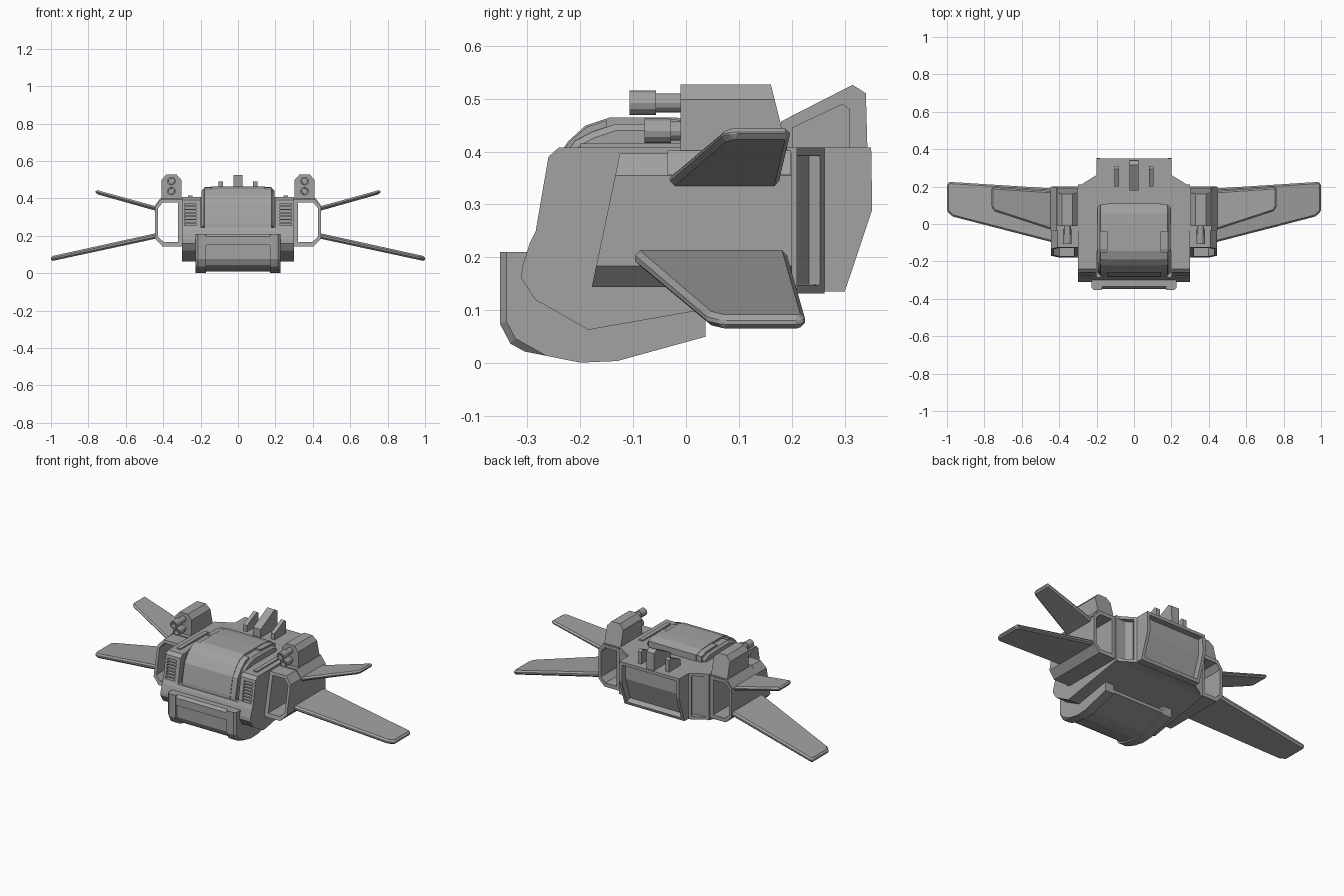
import bpy, bmesh, math

if "Cube" in bpy.data.objects:
    bpy.data.objects.remove(bpy.data.objects["Cube"])

PLACE = {'X': lambda p, d: (d, p[0], p[1]),
         'Y': lambda p, d: (p[0], d, p[1]),
         'Z': lambda p, d: (p[0], p[1], d)}
GREY = bpy.data.materials.new("dark_grey")
GREY.diffuse_color = (0.36, 0.36, 0.36, 1)
GREY.use_nodes = True
GREY.node_tree.nodes["Principled BSDF"].inputs["Base Color"].default_value = GREY.diffuse_color


def finish(name, bm, mirror=False, bevel=0.0):
    bmesh.ops.recalc_face_normals(bm, faces=bm.faces)
    me = bpy.data.meshes.new(name)
    bm.to_mesh(me)
    bm.free()
    me.materials.append(GREY)
    ob = bpy.data.objects.new(name, me)
    bpy.context.collection.objects.link(ob)
    if bevel:
        m = ob.modifiers.new("bevel", 'BEVEL')
        m.width, m.segments, m.limit_method = bevel, 1, 'ANGLE'
        m.angle_limit = math.radians(40)
    if mirror:
        m = ob.modifiers.new("mirror", 'MIRROR')
        m.use_mirror_merge = False
    return ob


def add_prism(bm, pts, a, b, axis='X'):
    f = PLACE[axis]
    lo = [bm.verts.new(f(p, a)) for p in pts]
    hi = [bm.verts.new(f(p, b)) for p in pts]
    n = len(pts)
    bm.faces.new(lo)
    bm.faces.new(hi[::-1])
    for i in range(n):
        bm.faces.new((lo[i], hi[i], hi[(i + 1) % n], lo[(i + 1) % n]))


def prism(name, pts, a, b, axis='X', **kw):
    bm = bmesh.new()
    add_prism(bm, pts, a, b, axis)
    return finish(name, bm, **kw)


def recess(bm, faces, rim, depth):
    # flat rim first, then a straight-walled pocket
    bmesh.ops.inset_region(bm, faces=faces, thickness=rim, use_even_offset=True)
    bmesh.ops.inset_region(bm, faces=faces, thickness=0.0005, depth=-depth, use_even_offset=True)


def box_pts(u0, u1, v0, v1):
    return [(u0, v0), (u1, v0), (u1, v1), (u0, v1)]


# main hull with a rounded nose
hull = prism("hull", [(-0.24, 0.408), (0.21, 0.408), (0.21, 0.132), (-0.185, 0.063),
                      (-0.285, 0.12), (-0.311, 0.16), (-0.31, 0.18), (-0.295, 0.228),
                      (-0.284, 0.25), (-0.26, 0.39)], -0.3, 0.3)

# cutters: canopy bay between the cheeks, and vent slots in the cheeks
bm = bmesh.new()
add_prism(bm, box_pts(-0.35, -0.15, 0.245, 0.45), -0.2, 0.2)
for s in (-1, 1):
    for i in range(7):
        z = 0.256 + i * 0.0175
        a, b = sorted((s * 0.225, s * 0.285))
        add_prism(bm, box_pts(-0.33, -0.238, z, z + 0.011), a, b)
cutter = finish("hull_cutter", bm)
cutter.hide_render = True
cutter.display_type = 'WIRE'
m = hull.modifiers.new("cuts", 'BOOLEAN')
m.operation, m.object, m.solver = 'DIFFERENCE', cutter, 'EXACT'

# rear taper with recessed side panels
bm = bmesh.new()
add_prism(bm, [(-0.3, 0.2), (0.3, 0.2), (0.2, 0.262), (-0.2, 0.262)], 0.132, 0.408, 'Z')
bmesh.ops.recalc_face_normals(bm, faces=bm.faces)
recess(bm, [f for f in bm.faces if abs(f.normal.x) > 0.3], 0.016, 0.025)
finish("rear_taper", bm)

# rear engine housing with a deep recess
bm = bmesh.new()
add_prism(bm, [(0.2, 0.408), (0.35, 0.408), (0.352, 0.29), (0.3, 0.135), (0.2, 0.135)], -0.2, 0.2)
bmesh.ops.recalc_face_normals(bm, faces=bm.faces)
recess(bm, [f for f in bm.faces if f.normal.y > 0.5], 0.018, 0.035)
finish("engine_housing", bm)

# fins on the rear deck
prism("centre_fin", [(0.18, 0.4), (0.18, 0.457), (0.315, 0.526), (0.34, 0.51), (0.343, 0.4)],
      -0.025, 0.025)
prism("side_fin", [(0.2, 0.4), (0.2, 0.445), (0.295, 0.49), (0.31, 0.48), (0.31, 0.4)],
      0.08, 0.104, mirror=True)

# canopy: outer shell, raised centre panel, flank pads
def canopy_pts(d):
    return [(-0.283 + d, 0.24), (-0.281 + d, 0.265), (-0.258 + d, 0.37), (-0.222 + d, 0.42),
            (-0.19 + d, 0.449 - d), (-0.145 + d, 0.464 - d), (-0.02, 0.464 - d), (0.06, 0.46 - d),
            (0.11 - d, 0.446 - d), (0.11 - d, 0.38), (-0.14, 0.24)]

prism("canopy_shell", canopy_pts(0.012), -0.195, 0.195, bevel=0.012)
prism("canopy_panel", canopy_pts(0), -0.145, 0.145)
prism("canopy_rear_pad", [(-0.04, 0.4), (-0.04, 0.461), (0.06, 0.457), (0.105, 0.444), (0.105, 0.4)],
      0.14, 0.178, mirror=True)
prism("canopy_front_pad", [(-0.28, 0.245), (-0.278, 0.265), (-0.255, 0.37), (-0.219, 0.419),
                           (-0.188, 0.446), (-0.15, 0.459), (-0.15, 0.25)], 0.14, 0.178, mirror=True)
prism("deck_rail", box_pts(-0.2, 0.065, 0.4, 0.415), 0.243, 0.268, mirror=True)

# chin scoop: side walls with chamfered front corners, curved floor, upper lip
bm = bmesh.new()
add_prism(bm, [(-0.352, 0.21), (-0.352, 0.075), (-0.332, 0.037), (-0.305, 0.022), (-0.2, 0.001),
               (-0.13, 0.004), (0.037, 0.05), (0.037, 0.12), (-0.2, 0.21)], 0.17, 0.228)
corner = [e for e in bm.edges if all(v.co.x > 0.22 and v.co.y < -0.3 and v.co.z < 0.22 for v in e.verts)
          and abs(e.verts[0].co.z - e.verts[1].co.z) > 0.01]
bmesh.ops.bevel(bm, geom=corner, offset=0.013, segments=1, affect='EDGES')
finish("chin_wall", bm, mirror=True)
prism("chin_floor", [(-0.338, 0.16), (-0.338, 0.075), (-0.322, 0.044), (-0.3, 0.03), (-0.2, 0.008),
                     (-0.13, 0.01), (0.037, 0.056), (0.037, 0.075), (-0.13, 0.03), (-0.2, 0.028),
                     (-0.29, 0.05), (-0.315, 0.08), (-0.315, 0.16)], -0.175, 0.175)
prism("chin_lip", [(-0.348, 0.15), (-0.348, 0.195), (-0.335, 0.21), (-0.27, 0.21), (-0.27, 0.15)],
      -0.205, 0.205)

# open side nacelle: hollow section with a raked front
outer = [(0.295, 0.144), (0.405, 0.144), (0.444, 0.184), (0.444, 0.355), (0.41, 0.396), (0.295, 0.396)]
inner = [(0.322, 0.167), (0.398, 0.167), (0.428, 0.195), (0.428, 0.347), (0.402, 0.379), (0.322, 0.379)]
bm = bmesh.new()
of, orr, inf, inr = [[bm.verts.new((x, 0.2 if rear else -0.178 + (z - 0.144) * 0.21, z)) for x, z in pts]
                     for pts in (outer, inner) for rear in (False, True)]
for i in range(6):
    j = (i + 1) % 6
    for a, b in ((of, orr), (orr, inr), (inr, inf), (inf, of)):
        bm.faces.new((a[i], a[j], b[j], b[i]))
finish("nacelle", bm, mirror=True)

# turret and its saddle on top of each nacelle
prism("turret_saddle", [(0.295, 0.382), (0.4, 0.382), (0.434, 0.357), (0.447, 0.357), (0.414, 0.402),
                        (0.295, 0.402)], -0.035, 0.198, 'Y', mirror=True)
bm = bmesh.new()
add_prism(bm, [(0.302, 0.385), (0.302, 0.498), (0.328, 0.527), (0.384, 0.527), (0.41, 0.498),
               (0.41, 0.385)], -0.01, 0.197, 'Y')
for v in bm.verts:
    if v.co.y > 0.1:
        v.co.y = 0.197 - (v.co.z - 0.38) * 0.25
finish("turret", bm, mirror=True)

# twin gun barrels with hollow muzzles
def tube(bm, z, y0, y1, r):
    ring = [(0.356 + r * math.cos(math.tau * k / 12), z + r * math.sin(math.tau * k / 12))
            for k in range(12)]
    add_prism(bm, ring, y0, y1, 'Y')

bm = bmesh.new()
for z, y0 in ((0.492, -0.107), (0.439, -0.078)):
    tube(bm, z, y0, y0 + 0.05, 0.023)
    tube(bm, z, y0 + 0.05, 0.0, 0.018)
bmesh.ops.recalc_face_normals(bm, faces=bm.faces)
recess(bm, [f for f in bm.faces if f.normal.y < -0.9 and f.calc_center_median().y < -0.07], 0.007, 0.025)
finish("gun_barrels", bm, mirror=True)

# wings: planform sheared between root and tip heights
def wing(name, plan, root, tip, t):
    bm = bmesh.new()
    add_prism(bm, plan, -t / 2, t / 2, 'Z')
    for v in bm.verts:
        k = (v.co.x - root[0]) / (tip[0] - root[0])
        v.co.z = v.co.z * (1 - 0.1 * k) + root[1] + (tip[1] - root[1]) * k
    finish(name, bm, mirror=True, bevel=0.009)

wing("lower_wing", [(0.432, -0.099), (0.97, 0.04), (1.0, 0.068), (1.0, 0.215), (0.985, 0.225),
                    (0.432, 0.19)], (0.44, 0.199), (1.0, 0.077), 0.029)
wing("upper_wing", [(0.432, -0.034), (0.745, 0.068), (0.762, 0.088), (0.762, 0.197), (0.432, 0.175)],
     (0.44, 0.346), (0.76, 0.435), 0.024)
